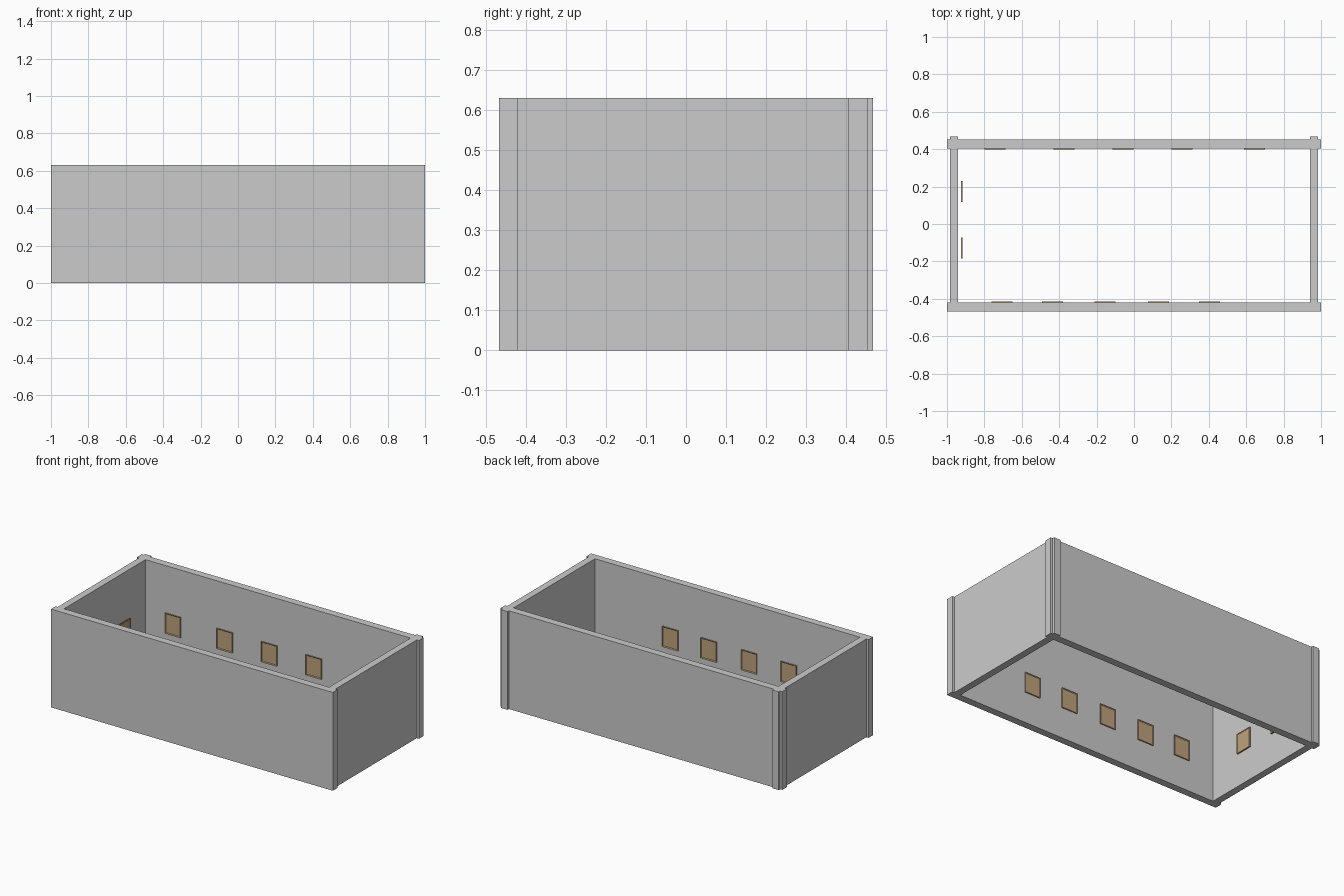
import bpy, bmesh, math
from mathutils import Matrix

if "Cube" in bpy.data.objects:
    bpy.data.objects.remove(bpy.data.objects["Cube"])

H = 0.63            # wall height
PW, PH = 0.112, 0.13  # picture width, height
PZ = 0.263          # picture centre height

brown = bpy.data.materials.new("picture_brown")
brown.diffuse_color = (0.52, 0.36, 0.20, 1)
brown.use_nodes = True
brown.node_tree.nodes["Principled BSDF"].inputs["Base Color"].default_value = brown.diffuse_color


def finish(name, bm):
    mesh = bpy.data.meshes.new(name)
    bm.to_mesh(mesh)
    bm.free()
    ob = bpy.data.objects.new(name, mesh)
    bpy.context.collection.objects.link(ob)
    return ob


def wall(name, x0, x1, y0, y1):
    bm = bmesh.new()
    bmesh.ops.create_cube(bm, size=1)
    bm.transform(Matrix.Translation(((x0 + x1) / 2, (y0 + y1) / 2, H / 2))
                 @ Matrix.Diagonal((x1 - x0, y1 - y0, H, 1)))
    return finish(name, bm)


def picture(name, x, y, angle):
    # thin framed panel facing -y, with a recessed centre
    depth = 0.008
    bm = bmesh.new()
    bmesh.ops.create_cube(bm, size=1)
    bm.transform(Matrix.Diagonal((PW, depth, PH, 1)))
    bm.normal_update()
    front = min(bm.faces, key=lambda f: f.calc_center_median().y)
    bmesh.ops.inset_region(bm, faces=[front], thickness=0.007)
    bmesh.ops.translate(bm, verts=front.verts, vec=(0, 0.004, 0))
    ob = finish(name, bm)
    ob.location = (x, y, PZ)
    ob.rotation_euler.z = angle
    ob.data.materials.append(brown)


# Long walls, and end walls that poke slightly past the back wall
wall("front_wall", -1, 1, -0.467, -0.42)
wall("back_wall", -1, 1, 0.405, 0.453)
wall("left_wall", -0.985, -0.94, -0.42, 0.467)
wall("right_wall", 0.94, 0.985, -0.42, 0.467)

# Pictures hung on the inner faces
for i, x in enumerate((-0.743, -0.375, -0.06, 0.256, 0.645)):
    picture(f"back_picture_{i + 1}", x, 0.403, 0)
for i, x in enumerate((-0.706, -0.436, -0.155, 0.13, 0.404)):
    picture(f"front_picture_{i + 1}", x, -0.418, math.pi)
for i, y in enumerate((-0.128, 0.173)):
    picture(f"left_picture_{i + 1}", -0.922, y, math.pi / 2)
